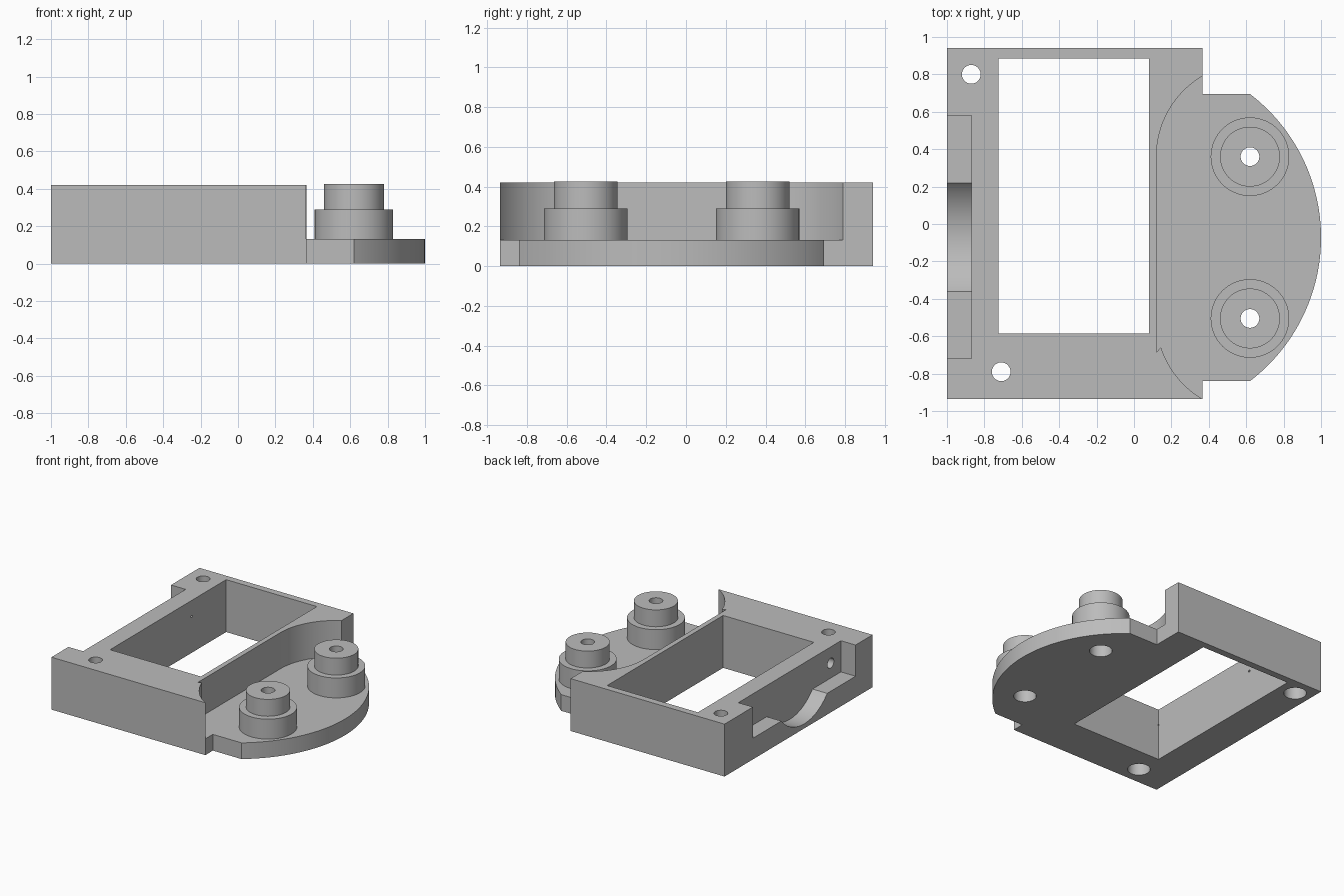
import bpy, bmesh
from math import sin, cos, pi, radians, atan2
from mathutils import Matrix

cube = bpy.data.objects.get("Cube")
if cube:
    bpy.data.objects.remove(cube, do_unlink=True)

grey = bpy.data.materials.new("light_grey")
grey.use_nodes = True
COLOUR = (0.5, 0.5, 0.5, 1)
grey.diffuse_color = COLOUR
grey.node_tree.nodes["Principled BSDF"].inputs["Base Color"].default_value = COLOUR

TOP, FLOOR = 0.42, 0.13
BOSSES = {"front_boss": (0.62, -0.505), "back_boss": (0.62, 0.36)}
SCREWS = [(-0.87, 0.80), (-0.71, -0.79)]
HOLE, HEAD, HEAD_TOP = 0.05, 0.083, 0.25
MID_Y = -0.07


def make(name, bm):
    bmesh.ops.recalc_face_normals(bm, faces=bm.faces[:])
    mesh = bpy.data.meshes.new(name)
    bm.to_mesh(mesh)
    bm.free()
    mesh.materials.append(grey)
    ob = bpy.data.objects.new(name, mesh)
    bpy.context.collection.objects.link(ob)
    return ob


def arc(cx, cy, r, start, end, n=40):
    angles = [radians(start + (end - start) * i / n) for i in range(n + 1)]
    return [(cx + r * cos(a), cy + r * sin(a)) for a in angles]


def prism(name, outline, z0, z1):
    bm = bmesh.new()
    face = bm.faces.new([bm.verts.new((x, y, z0)) for x, y in outline])
    top = bmesh.ops.extrude_face_region(bm, geom=[face])["geom"]
    bmesh.ops.translate(bm, vec=(0, 0, z1 - z0),
                        verts=[v for v in top if isinstance(v, bmesh.types.BMVert)])
    return make(name, bm)


def box(name, x0, x1, y0, y1, z0, z1):
    return prism(name, [(x0, y0), (x1, y0), (x1, y1), (x0, y1)], z0, z1)


def lathe(name, profile, place, closed=False, n=64):
    """Spin a (radius, height) profile about z, then place it."""
    bm = bmesh.new()
    verts = [bm.verts.new((r, 0, z)) for r, z in profile]
    edges = [bm.edges.new(p) for p in zip(verts, verts[1:])]
    if closed:
        edges.append(bm.edges.new((verts[-1], verts[0])))
    bmesh.ops.spin(bm, geom=verts + edges, axis=(0, 0, 1), cent=(0, 0, 0),
                   angle=2 * pi, steps=n, use_duplicate=False)
    bmesh.ops.remove_doubles(bm, verts=bm.verts[:], dist=1e-5)
    bmesh.ops.transform(bm, matrix=place, verts=bm.verts[:])
    return make(name, bm)


def combine(target, tool, operation="DIFFERENCE"):
    mod = target.modifiers.new("combine", "BOOLEAN")
    mod.operation, mod.solver, mod.object = operation, "EXACT", tool
    bpy.context.view_layer.objects.active = target
    bpy.ops.object.modifier_apply(modifier=mod.name)
    bpy.data.objects.remove(tool, do_unlink=True)


# Rectangular frame with its window
body = box("frame_and_base", -1, 0.365, -0.935, 0.94, 0, TOP)
combine(body, box("window_cutter", -0.725, 0.08, -0.585, 0.885, -1, 1))

# Curved pocket around the bosses
pocket = arc(0.62, 0.36, 0.5, 90, 180) + [(0.12, -0.685)]
pocket += arc(0.62, -0.505, 0.5, 198, 270) + [(1.1, -1.005), (1.1, 0.86)]
combine(body, prism("pocket_cutter", pocket, FLOOR, 1))

# Rounded base plate
half = 180 / pi * atan2(0.7675, 0.585)
plate = [(0.365, 0.695), (0.365, -0.84)] + arc(0.035, -0.0725, 0.965, -half, half, 64)
combine(body, prism("plate", plate, 0, FLOOR), "UNION")

# Stepped side recess with a round cradle
combine(body, box("recess_cutter", -1.1, -0.87, -0.72, 0.58, 0.17, 1))
along_x = Matrix.Rotation(pi / 2, 4, "Y")
combine(body, lathe("cradle_cutter", [(0, 0), (0.383, 0), (0.383, 0.23), (0, 0.23)],
                    Matrix.Translation((-1.1, MID_Y, TOP)) @ along_x, n=96))

# Pilot holes in the recess wall, ending in a drill point
for side in (-1, 1):
    combine(body, lathe("pilot_cutter", [(0, 0), (0.04, 0), (0.04, 0.14), (0, 0.185)],
                        Matrix.Translation((-0.9, MID_Y + side * 0.52, 0.29)) @ along_x, n=32))

# Counterbored screw holes, and plate openings below the bosses
bore = [(0, -0.1), (HEAD, -0.1), (HEAD, HEAD_TOP), (HOLE, HEAD_TOP), (HOLE, 1), (0, 1)]
for x, y in SCREWS + list(BOSSES.values()):
    combine(body, lathe("bore_cutter", bore, Matrix.Translation((x, y, 0))))

# Stepped hollow bosses
boss = [(HEAD, FLOOR), (0.21, FLOOR), (0.21, 0.29), (0.16, 0.29), (0.16, 0.425),
        (HOLE, 0.425), (HOLE, HEAD_TOP), (HEAD, HEAD_TOP)]
parts = [body]
for name, (x, y) in BOSSES.items():
    parts.append(lathe(name, boss, Matrix.Translation((x, y, 0)), closed=True))

# Smooth the round walls, keep edges crisp
bpy.ops.object.select_all(action="DESELECT")
for ob in parts:
    ob.select_set(True)
bpy.context.view_layer.objects.active = body
bpy.ops.object.shade_smooth_by_angle(angle=radians(25))
